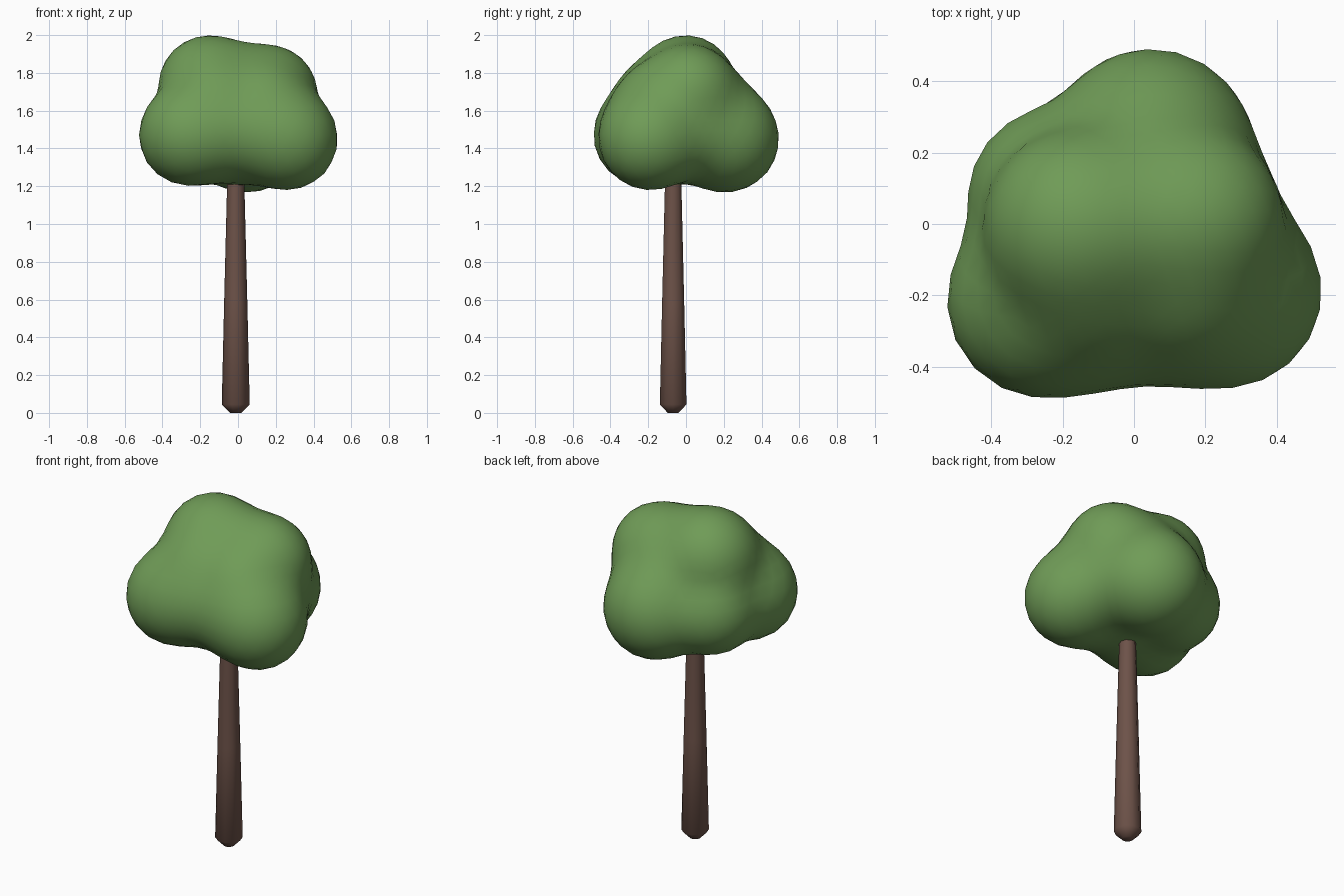
import bpy
import bmesh
import math
from mathutils import Vector

cube = bpy.data.objects.get("Cube")
if cube:
    bpy.data.objects.remove(cube, do_unlink=True)


def make_material(name, rgb):
    mat = bpy.data.materials.new(name)
    mat.use_nodes = True
    mat.diffuse_color = (*rgb, 1)
    mat.node_tree.nodes["Principled BSDF"].inputs["Base Color"].default_value = (*rgb, 1)
    return mat


def add_object(name, bm, mat):
    bmesh.ops.recalc_face_normals(bm, faces=bm.faces)
    for face in bm.faces:
        face.smooth = True
    mesh = bpy.data.meshes.new(name)
    bm.to_mesh(mesh)
    bm.free()
    mesh.materials.append(mat)
    obj = bpy.data.objects.new(name, mesh)
    bpy.context.collection.objects.link(obj)
    return obj


leaf_green = make_material("leaf green", (0.16, 0.33, 0.095))
bark_brown = make_material("bark brown", (0.153, 0.085, 0.066))

# Trunk: tapered round post with a blunt foot
trunk_profile = [(0.0, 0.03), (0.045, 0.074), (0.6, 0.061), (1.2, 0.046), (1.28, 0.044)]
sides = 10
bm = bmesh.new()
rings = []
for z, radius in trunk_profile:
    ring = []
    for i in range(sides):
        a = math.tau * i / sides
        ring.append(bm.verts.new((-0.012 + radius * math.cos(a), -0.068 + radius * math.sin(a), z)))
    rings.append(ring)
for low, high in zip(rings, rings[1:]):
    for i in range(sides):
        j = (i + 1) % sides
        bm.faces.new((low[i], low[j], high[j], high[i]))
bm.faces.new(rings[0])
bm.faces.new(rings[-1])
add_object("trunk", bm, bark_brown)

# Crown lobes: centre and radius, blended into one soft mass
lobes = [
    ((-0.26, -0.22, 1.47), 0.272),  # front right
    ((0.26, -0.19, 1.45), 0.275),   # front left
    ((0.05, 0.21, 1.45), 0.288),    # back
    ((-0.22, 0.08, 1.46), 0.25),    # back right
    ((-0.16, 0.00, 1.74), 0.262),   # top right
    ((0.17, 0.02, 1.70), 0.248),    # top left
    ((-0.10, -0.21, 1.49), 0.25),   # front middle
    ((0.10, -0.20, 1.49), 0.245),   # front middle
    ((-0.12, -0.13, 1.63), 0.255),  # front slope
    ((0.14, -0.13, 1.62), 0.245),   # front slope
    ((0.01, 0.00, 1.72), 0.225),    # top saddle
    ((0.18, 0.04, 1.48), 0.22),     # left saddle
    ((0.03, 0.10, 1.60), 0.25),     # back saddle
    ((0.0, -0.08, 1.42), 0.205),    # underside
]
lobes = [(Vector(c), r) for c, r in lobes]
blend = 0.03


def crown_distance(p):
    total = sum(math.exp(-((p - c).length - r) / blend) for c, r in lobes)
    return -blend * math.log(total)


# Crown: a ball whose points are drawn inward onto the blended lobes
bm = bmesh.new()
bmesh.ops.create_icosphere(bm, subdivisions=4, radius=1)
centre = Vector((0, -0.02, 1.55))
for v in bm.verts:
    direction = v.co.normalized()
    reach = 0.9
    for step in range(60):
        reach -= 0.8 * crown_distance(centre + direction * reach)
    v.co = centre + direction * reach
bmesh.ops.smooth_vert(bm, verts=bm.verts, factor=0.5, use_axis_x=True, use_axis_y=True, use_axis_z=True)
add_object("crown", bm, leaf_green)
